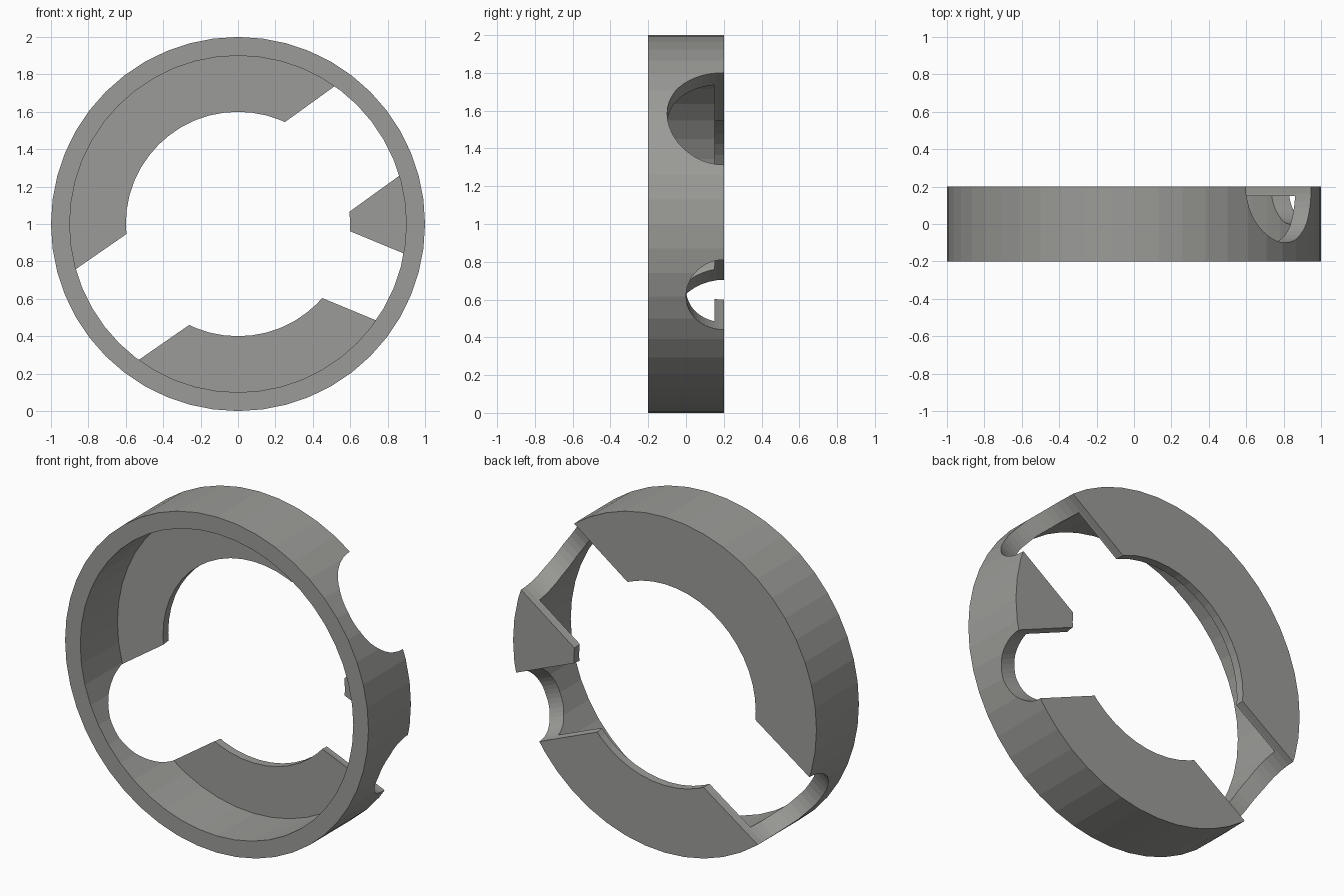
import bpy, bmesh, math
from mathutils import Matrix, Vector

if "Cube" in bpy.data.objects:
    bpy.data.objects.remove(bpy.data.objects["Cube"])

SEG = 48
grey = bpy.data.materials.new("warm_grey")
grey.diffuse_color = (0.33, 0.335, 0.315, 1)
grey.use_nodes = True
grey.node_tree.nodes["Principled BSDF"].inputs["Base Color"].default_value = grey.diffuse_color


def make_object(name, bm):
    bmesh.ops.recalc_face_normals(bm, faces=bm.faces)
    mesh = bpy.data.meshes.new(name)
    bm.to_mesh(mesh)
    bm.free()
    mesh.materials.append(grey)
    ob = bpy.data.objects.new(name, mesh)
    bpy.context.collection.objects.link(ob)
    return ob


# Ring with a thin inward flange at the back: (radius, y) section revolved round y
section = [(1, -0.2), (1, 0.2), (0.6, 0.2), (0.6, 0.15), (0.9, 0.15), (0.9, -0.2)]
bm = bmesh.new()
loops = []
for i in range(SEG):
    a = 2 * math.pi * i / SEG
    loops.append([bm.verts.new((r * math.cos(a), y, 1 + r * math.sin(a))) for r, y in section])
for i in range(SEG):
    p, q = loops[i], loops[(i + 1) % SEG]
    for j in range(len(section)):
        k = (j + 1) % len(section)
        bm.faces.new((p[j], p[k], q[k], q[j]))
ring = make_object("flanged_ring", bm)

# Round radial notches cut in from the back edge: (angle in degrees, radius)
for n, (deg, radius) in enumerate([(35.8, 0.3), (214.7, 0.3), (-22.5, 0.2)]):
    a = math.radians(deg)
    d = Vector((math.cos(a), 0, math.sin(a)))
    bm = bmesh.new()
    bmesh.ops.create_cone(bm, cap_ends=True, segments=SEG, radius1=radius, radius2=radius, depth=1.0)
    rot = d.to_track_quat('Z', 'Y').to_matrix().to_4x4()
    bm.transform(Matrix.Translation(Vector((0, 0.2, 1)) + d * 0.75) @ rot)
    cutter = make_object("notch_cutter_%d" % (n + 1), bm)
    mod = ring.modifiers.new("notch", 'BOOLEAN')
    mod.operation = 'DIFFERENCE'
    mod.solver = 'EXACT'
    mod.object = cutter
    bpy.context.view_layer.objects.active = ring
    bpy.ops.object.modifier_apply(modifier=mod.name)
    bpy.data.objects.remove(cutter)
